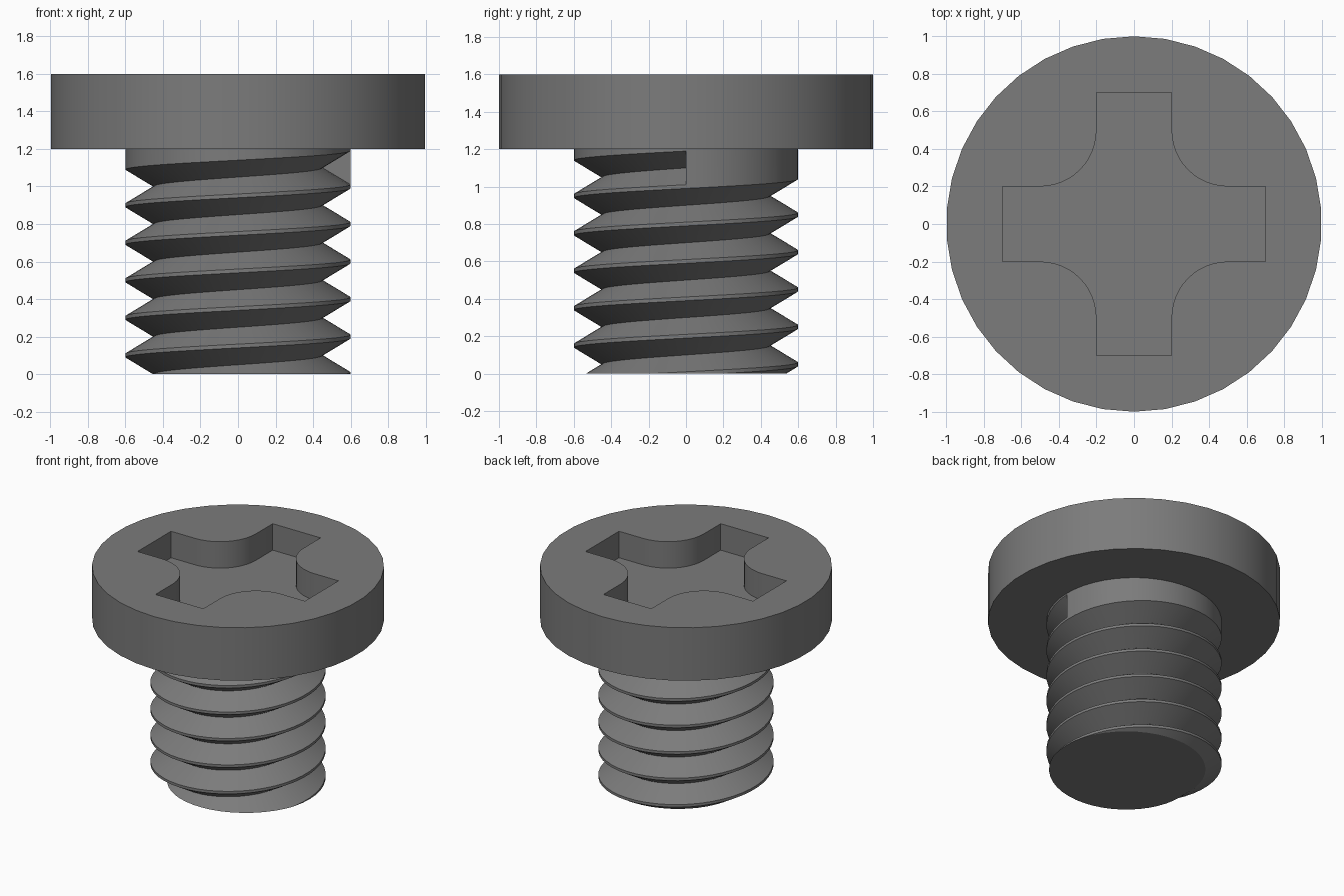
import bpy, bmesh, math
from math import sin, cos, pi

if "Cube" in bpy.data.objects:
    bpy.data.objects.remove(bpy.data.objects["Cube"])

steel = bpy.data.materials.new("dark_grey_steel")
steel.diffuse_color = (0.2, 0.2, 0.2, 1)
steel.use_nodes = True
steel.node_tree.nodes["Principled BSDF"].inputs["Base Color"].default_value = steel.diffuse_color


def finish(bm, name):
    """Turn a bmesh into a named object, smooth with sharp edges kept."""
    bmesh.ops.recalc_face_normals(bm, faces=bm.faces)
    mesh = bpy.data.meshes.new(name)
    bm.to_mesh(mesh)
    bm.free()
    mesh.materials.append(steel)
    obj = bpy.data.objects.new(name, mesh)
    bpy.context.collection.objects.link(obj)
    bpy.ops.object.select_all(action='DESELECT')
    obj.select_set(True)
    bpy.context.view_layer.objects.active = obj
    bpy.ops.object.shade_smooth_by_angle(angle=math.radians(30))
    return obj


def ring(bm, points, z):
    return [bm.verts.new((x, y, z)) for x, y in points]


def wall(bm, low, high):
    n = len(low)
    for i in range(n):
        j = (i + 1) % n
        bm.faces.new((low[i], low[j], high[j], high[i]))


# Head: disc with a rounded cross recess
BOTTOM, TOP, FLOOR = 1.2, 1.6, 1.4
SIDES = 38
rim = [(sin(2 * pi * i / SIDES), cos(2 * pi * i / SIDES)) for i in range(SIDES)]

cross = []
for q in range(4):
    # one quarter: arm corner, concave fillet, next arm corner
    quarter = [(0.7, 0.2)]
    for s in range(13):
        a = -pi / 2 - s * pi / 24
        quarter.append((0.5 + 0.3 * cos(a), 0.5 + 0.3 * sin(a)))
    quarter.append((0.2, 0.7))
    c, d = round(cos(q * pi / 2)), round(sin(q * pi / 2))
    cross += [(x * c - y * d, x * d + y * c) for x, y in quarter]

bm = bmesh.new()
rim_low, rim_high = ring(bm, rim, BOTTOM), ring(bm, rim, TOP)
cross_low, cross_high = ring(bm, cross, FLOOR), ring(bm, cross, TOP)
wall(bm, rim_low, rim_high)
wall(bm, cross_low, cross_high)
bm.faces.new(rim_low)
bm.faces.new(cross_low)
loops = [bm.edges.get((l[i - 1], l[i])) for l in (rim_high, cross_high) for i in range(len(l))]
bmesh.ops.triangle_fill(bm, edges=loops, use_beauty=True, normal=(0, 0, 1))
finish(bm, "screw_head")

# Threaded shank: V groove winding up a cylinder
MAJOR, MINOR, PITCH, HALF = 0.6, 0.45, 0.2, 0.09
STEPS, TURNS = 48, 6

bm = bmesh.new()
previous = None
for i in range(-STEPS, STEPS * TURNS + 1):
    a = 2 * pi * i / STEPS
    z = -0.1 + PITCH * i / STEPS

    def profile(land_top):
        rows = [(MAJOR, z - HALF), (MINOR, z), (MAJOR, z + HALF), (MAJOR, land_top)]
        return [bm.verts.new((r * cos(a), r * sin(a), h)) for r, h in rows]

    current = profile(z + PITCH - HALF if i <= STEPS * (TURNS - 1) else BOTTOM)
    if previous:
        for k in range(3):
            bm.faces.new((previous[k], current[k], current[k + 1], previous[k + 1]))
    previous = current
    if i == STEPS * (TURNS - 1):
        # above the last turn the plain cylinder runs up to the head
        previous = profile(BOTTOM)

# Flat wall closing the end of the groove
bm.faces.new(previous[:3])
bmesh.ops.remove_doubles(bm, verts=bm.verts, dist=0.0005)

# Trim flat at the tip and cap it
cut = bmesh.ops.bisect_plane(bm, geom=bm.verts[:] + bm.edges[:] + bm.faces[:], dist=1e-5,
                             plane_co=(0, 0, 0), plane_no=(0, 0, 1), clear_inner=True)
edges = [e for e in cut["geom_cut"] if isinstance(e, bmesh.types.BMEdge)]
bmesh.ops.triangle_fill(bm, edges=edges, use_beauty=True, normal=(0, 0, -1))
finish(bm, "threaded_shank")
